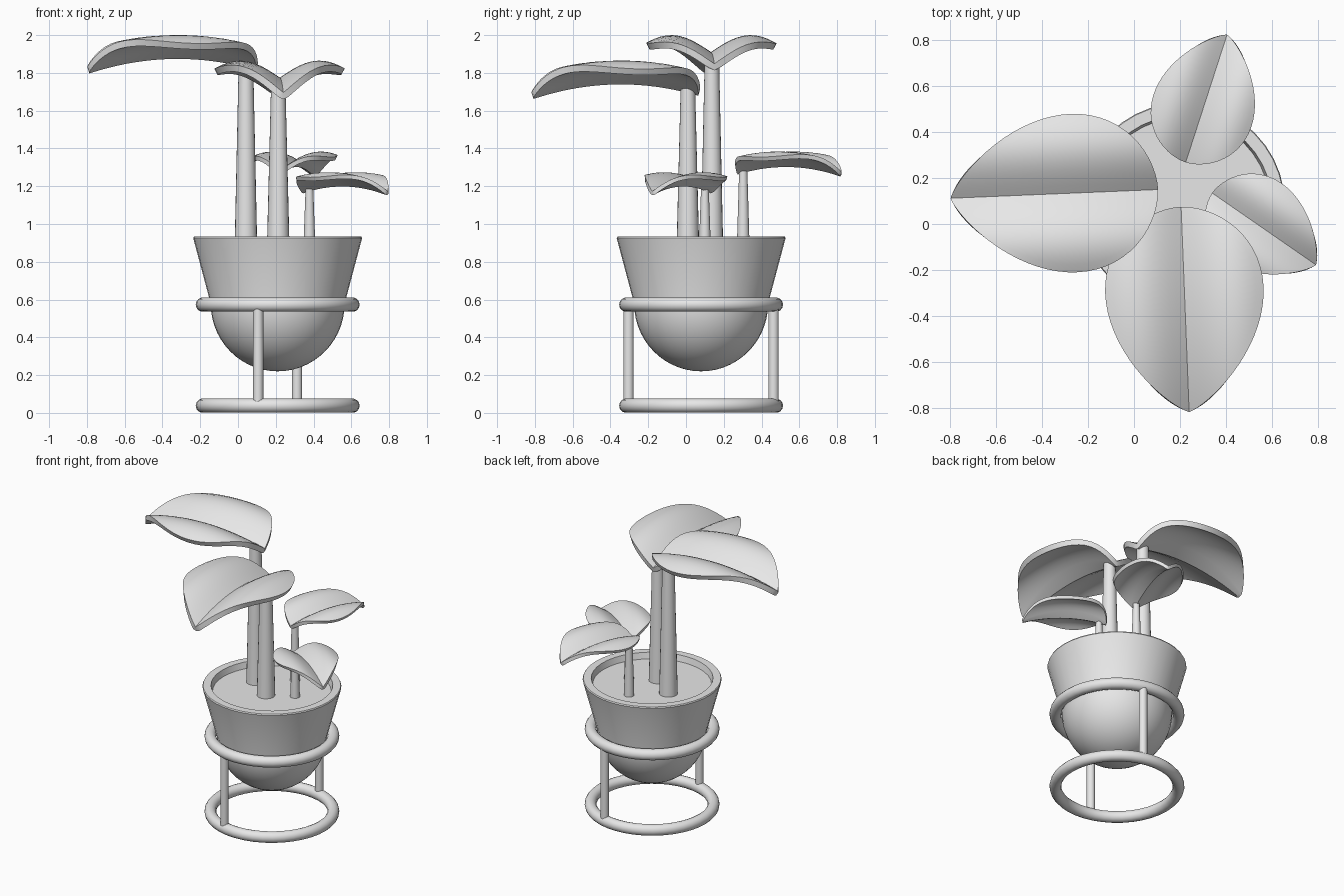
import bpy
import bmesh
import math
from mathutils import Matrix, Vector

cube = bpy.data.objects.get("Cube")
if cube:
    bpy.data.objects.remove(cube, do_unlink=True)

GREY = (0.8, 0.8, 0.8, 1.0)
mat = bpy.data.materials.new("plain grey")
mat.use_nodes = True
mat.diffuse_color = GREY
mat.node_tree.nodes["Principled BSDF"].inputs["Base Color"].default_value = GREY

CENTRE = Vector((0.21, 0.08, 0))
SOIL_Z = 0.89


def activate(ob):
    bpy.ops.object.select_all(action='DESELECT')
    ob.select_set(True)
    bpy.context.view_layer.objects.active = ob


def finish(ob, name):
    ob.name = name
    ob.data.name = name
    ob.data.materials.clear()
    ob.data.materials.append(mat)
    activate(ob)
    bpy.ops.object.shade_smooth_by_angle(angle=math.radians(35))
    return ob


def from_bmesh(bm, name):
    mesh = bpy.data.meshes.new(name)
    bm.to_mesh(mesh)
    bm.free()
    ob = bpy.data.objects.new(name, mesh)
    bpy.context.collection.objects.link(ob)
    return ob


def lathe(name, profile, location, steps=40):
    """Turn a (radius, height) profile around the vertical axis."""
    bm = bmesh.new()
    verts = [bm.verts.new((r, 0, z)) for r, z in profile]
    edges = [bm.edges.new(pair) for pair in zip(verts, verts[1:])]
    bmesh.ops.spin(bm, geom=verts + edges, cent=(0, 0, 0), axis=(0, 0, 1),
                   angle=math.tau, steps=steps)
    bmesh.ops.remove_doubles(bm, verts=bm.verts, dist=1e-4)
    bmesh.ops.recalc_face_normals(bm, faces=bm.faces)
    ob = from_bmesh(bm, name)
    ob.location = location
    return finish(ob, name)


def rod(name, x, y, z0, z1, r0, r1):
    """Upright, optionally tapered, round rod."""
    bpy.ops.mesh.primitive_cone_add(vertices=20, radius1=r0, radius2=r1,
                                    depth=z1 - z0, location=(x, y, (z0 + z1) / 2))
    return finish(bpy.context.object, name)


def leaf(name, base, tip, size, mid_z, rows=32, cols=20):
    """Pointed leaf with a sunken midrib and two arched halves."""
    base, tip = Vector(base), Vector(tip)
    along = tip - base
    left = Vector((-along.y, along.x)).normalized()
    peak = 0.407 ** 0.55 * 0.593 ** 0.8
    bm = bmesh.new()
    grid = []
    for i in range(rows + 1):
        t = (1 - math.cos(math.pi * i / rows)) / 2
        half = 0.345 * max(t, 0) ** 0.55 * max(1 - t, 0) ** 0.8 / peak
        sag = 0.07 * ((t - 0.47) / 0.5) ** 2
        row = []
        for j in range(cols + 1):
            v = half * (2 * j / cols - 1)
            lift = 0.09 * math.sin(math.pi * abs(v) / 0.42)
            p = base + along * t + left * v * size
            row.append(bm.verts.new((p.x, p.y, mid_z + (lift - sag) * size)))
        grid.append(row)
    for a, b in zip(grid, grid[1:]):
        for j in range(cols):
            bm.faces.new((a[j], b[j], b[j + 1], a[j + 1]))
    bmesh.ops.remove_doubles(bm, verts=bm.verts, dist=1e-4)
    ob = from_bmesh(bm, name)
    activate(ob)
    solid = ob.modifiers.new("thickness", 'SOLIDIFY')
    solid.thickness = 0.036 * size
    solid.offset = -1
    bpy.ops.object.modifier_apply(modifier=solid.name)
    return finish(ob, name)


# Pot: round bowl below, flared wall above, open rim
bowl = [(0.355 * math.sin(a), 0.58 - 0.36 * math.cos(a))
        for a in (math.pi / 2 * i / 14 for i in range(15))]
rim = [(0.447, 0.925), (0.443, 0.933), (0.392, 0.933), (0.375, SOIL_Z - 0.03)]
lathe("pot", bowl + rim, CENTRE)
lathe("soil", [(0, SOIL_Z), (0.384, SOIL_Z)], CENTRE)

# Stand: two rings joined by two opposite legs
for name, z in (("lower_ring", 0.038), ("upper_ring", 0.573)):
    bpy.ops.mesh.primitive_torus_add(major_segments=40, minor_segments=14,
                                     major_radius=0.396, minor_radius=0.038,
                                     location=CENTRE + Vector((0, 0, z)))
    finish(bpy.context.object, name)
for name, side in (("front_leg", 1), ("back_leg", -1)):
    rod(name, CENTRE.x - 0.103 * side, CENTRE.y - 0.384 * side,
        0.038, 0.573, 0.027, 0.027)

# Plants: stem position, stem top, stem radius, then leaf base, tip, size, height
plants = (
    ("tallest", (0.042, 0.137), 1.855, 0.060, (0.105, 0.15), (-0.798, 0.112), 1.0, 1.91),
    ("front", (0.213, 0.01), 1.72, 0.060, (0.205, 0.075), (0.24, -0.818), 1.0, 1.775),
    ("left", (0.378, 0.1), 1.185, 0.032, (0.34, 0.135), (0.792, -0.178), 0.6, 1.22),
    ("back", (0.235, 0.303), 1.285, 0.034, (0.225, 0.268), (0.405, 0.824), 0.65, 1.325),
)
for name, (x, y), top, radius, base, tip, size, height in plants:
    rod(name + "_stem", x, y, SOIL_Z - 0.02, top, radius, radius * 0.64)
    leaf(name + "_leaf", base, tip, size, height)
